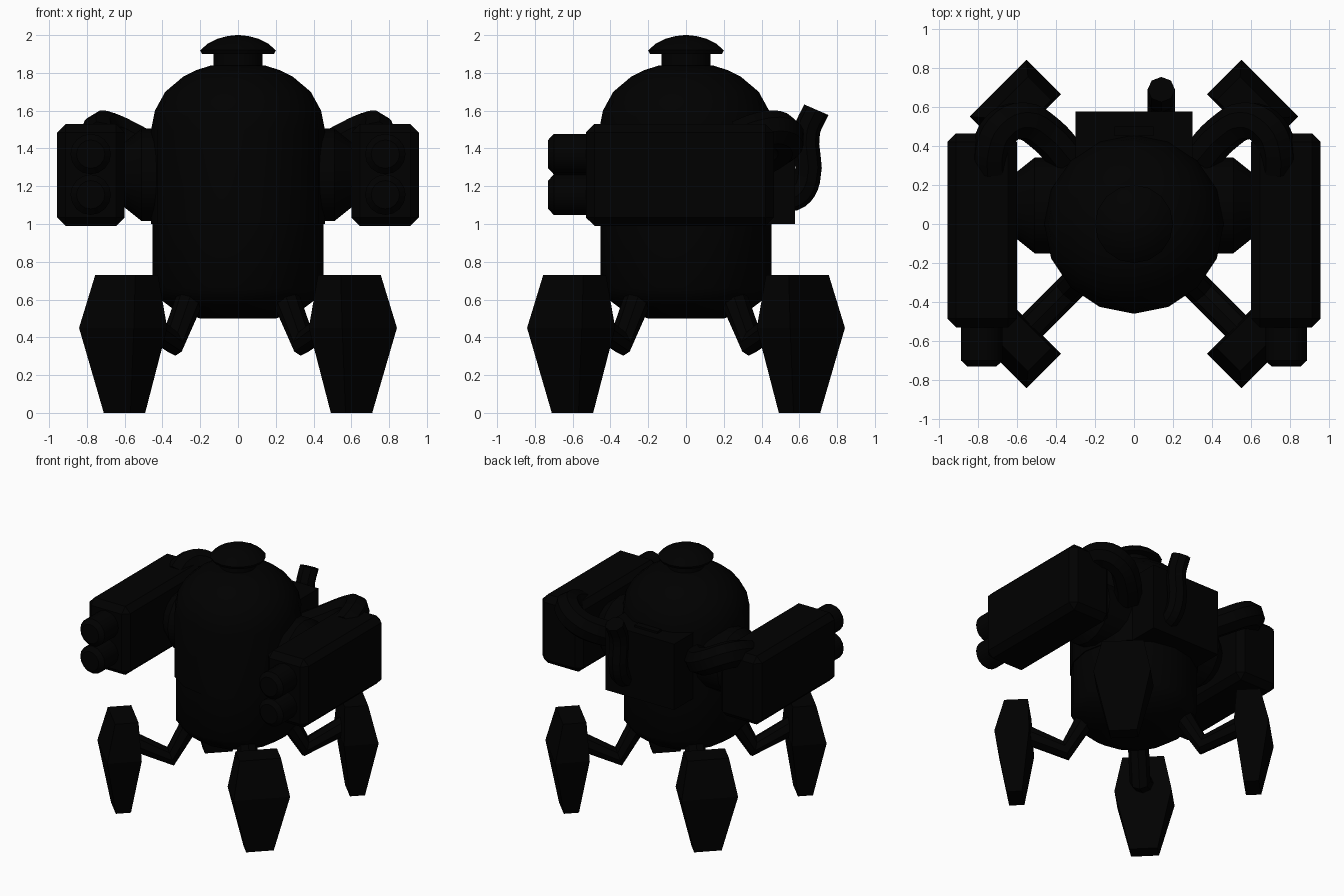
import bpy, bmesh, math
from mathutils import Vector, Matrix

if "Cube" in bpy.data.objects:
    bpy.data.objects.remove(bpy.data.objects["Cube"])

black = bpy.data.materials.new("black")
black.diffuse_color = (0.0, 0.0, 0.0, 1)
black.use_nodes = True
black.node_tree.nodes["Principled BSDF"].inputs["Base Color"].default_value = black.diffuse_color


def finish(ob, smooth=True):
    ob.data.materials.clear()
    ob.data.materials.append(black)
    bpy.ops.object.select_all(action='DESELECT')
    ob.select_set(True)
    bpy.context.view_layer.objects.active = ob
    if smooth:
        bpy.ops.object.shade_smooth_by_angle(angle=math.radians(35))
    return ob


def from_bmesh(name, bm, smooth=True):
    bmesh.ops.recalc_face_normals(bm, faces=bm.faces)
    me = bpy.data.meshes.new(name)
    bm.to_mesh(me)
    bm.free()
    ob = bpy.data.objects.new(name, me)
    bpy.context.collection.objects.link(ob)
    return finish(ob, smooth)


def loft(name, rings, smooth=True):
    """Bridge matching rings of points and cap both ends."""
    bm = bmesh.new()
    rows = [[bm.verts.new(p) for p in ring] for ring in rings]
    n = len(rows[0])
    for a, b in zip(rows, rows[1:]):
        for i in range(n):
            j = (i + 1) % n
            bm.faces.new((a[i], a[j], b[j], b[i]))
    bm.faces.new(rows[0])
    bm.faces.new(rows[-1])
    return from_bmesh(name, bm, smooth)


def lathe(name, profile, sides=16, matrix=Matrix()):
    """Turn (radius, height) pairs about local z."""
    rings = [[matrix @ Vector((r * math.cos(2 * math.pi * i / sides),
                               r * math.sin(2 * math.pi * i / sides), h))
              for i in range(sides)] for r, h in profile]
    return loft(name, rings)


def box(name, lo, hi, bevel=0):
    bm = bmesh.new()
    bmesh.ops.create_cube(bm, size=1)
    lo, hi = Vector(lo), Vector(hi)
    for v in bm.verts:
        v.co = (lo + hi) / 2 + v.co * (hi - lo)
    if bevel:
        bmesh.ops.bevel(bm, geom=bm.edges[:], offset=bevel, segments=1, affect='EDGES')
    return from_bmesh(name, bm, False)


def tube(name, points, radius, smooth_path=False):
    """Round tube along a path."""
    cu = bpy.data.curves.new(name, 'CURVE')
    cu.dimensions = '3D'
    cu.bevel_depth = radius
    cu.bevel_resolution = 2
    cu.use_fill_caps = True
    cu.resolution_u = 4
    sp = cu.splines.new('BEZIER')
    sp.bezier_points.add(len(points) - 1)
    for bp, p in zip(sp.bezier_points, points):
        bp.co = p
        bp.handle_left_type = bp.handle_right_type = 'AUTO' if smooth_path else 'VECTOR'
    ob = bpy.data.objects.new(name, cu)
    bpy.context.collection.objects.link(ob)
    bpy.ops.object.select_all(action='DESELECT')
    ob.select_set(True)
    bpy.context.view_layer.objects.active = ob
    bpy.ops.object.convert(target='MESH')
    return finish(bpy.context.view_layer.objects.active)


# Domed body, with a slightly wider upper shell and a tapered underside
lathe("body", [(0.2, 0.5), (0.33, 0.54), (0.41, 0.6), (0.452, 0.66), (0.452, 1.0),
               (0.46, 1.0), (0.46, 1.5), (0.44, 1.6), (0.385, 1.7),
               (0.29, 1.78), (0.22, 1.815), (0.14, 1.84)])
# Hatch on top
lathe("hatch_neck", [(0.13, 1.82), (0.13, 1.92)])
lathe("hatch_cap", [(0.19, 1.90), (0.2, 1.92), (0.16, 1.955), (0.11, 1.98),
                    (0.055, 1.995), (0.01, 2.0)])
# Backpack with vent and exhaust
box("backpack", (-0.3, 0.25, 1.0), (0.3, 0.577, 1.52))
box("backpack_vent", (-0.1, 0.45, 1.5), (0.1, 0.5, 1.535))
tube("exhaust", [(0.14, 0.5, 1.13), (0.14, 0.59, 1.15), (0.14, 0.64, 1.23),
                 (0.14, 0.64, 1.49), (0.14, 0.69, 1.605)], 0.07, True)

for s, side in ((-1, "left"), (1, "right")):
    # Shoulder drum
    lathe(side + "_shoulder", [(0.245, 0.3), (0.245, 0.51), (0.165, 0.61)], 16,
          Matrix.Translation((0, 0.095, 1.26)) @ Matrix.Rotation(s * math.pi / 2, 4, 'Y'))
    # Weapon pod and its two barrels
    box(side + "_pod", (min(s * 0.6, s * 0.957), -0.53, 0.99),
        (max(s * 0.6, s * 0.957), 0.465, 1.53), 0.045)
    for z, tag in ((1.155, "lower"), (1.37, "upper")):
        lathe(f"{side}_{tag}_barrel", [(0.107, 0.48), (0.107, 0.7), (0.075, 0.73)], 16,
              Matrix.Translation((s * 0.78, 0, z)) @ Matrix.Rotation(math.pi / 2, 4, 'X'))
    # Feed hose from the body to the pod
    tube(side + "_hose", [(s * x, y, z) for x, y, z in (
        (0.34, 0.34, 1.33), (0.45, 0.46, 1.38), (0.58, 0.53, 1.45),
        (0.69, 0.48, 1.50), (0.73, 0.38, 1.49), (0.73, 0.28, 1.45))], 0.1, True)

# Four legs on the diagonals: (height, radial centre, width, depth) for each foot ring
FOOT = ((0, 0.85, 0.2, 0.11), (0.45, 0.86, 0.41, 0.25), (0.73, 0.834, 0.3, 0.17))
for k, tag in enumerate(("back_right", "back_left", "front_left", "front_right")):
    rot = Matrix.Rotation(math.radians(45 + 90 * k), 4, 'Z')
    loft(tag + "_foot", [[rot @ Vector((r + a * d / 2, b * w / 2, z))
                          for a, b in ((-1, -1), (1, -1), (1, 1), (-1, 1))]
                         for z, r, w, d in FOOT], False)
    tube(tag + "_leg", [rot @ Vector(p) for p in
                        ((0.34, 0, 0.64), (0.49, 0, 0.375), (0.83, 0, 0.55))], 0.075)
